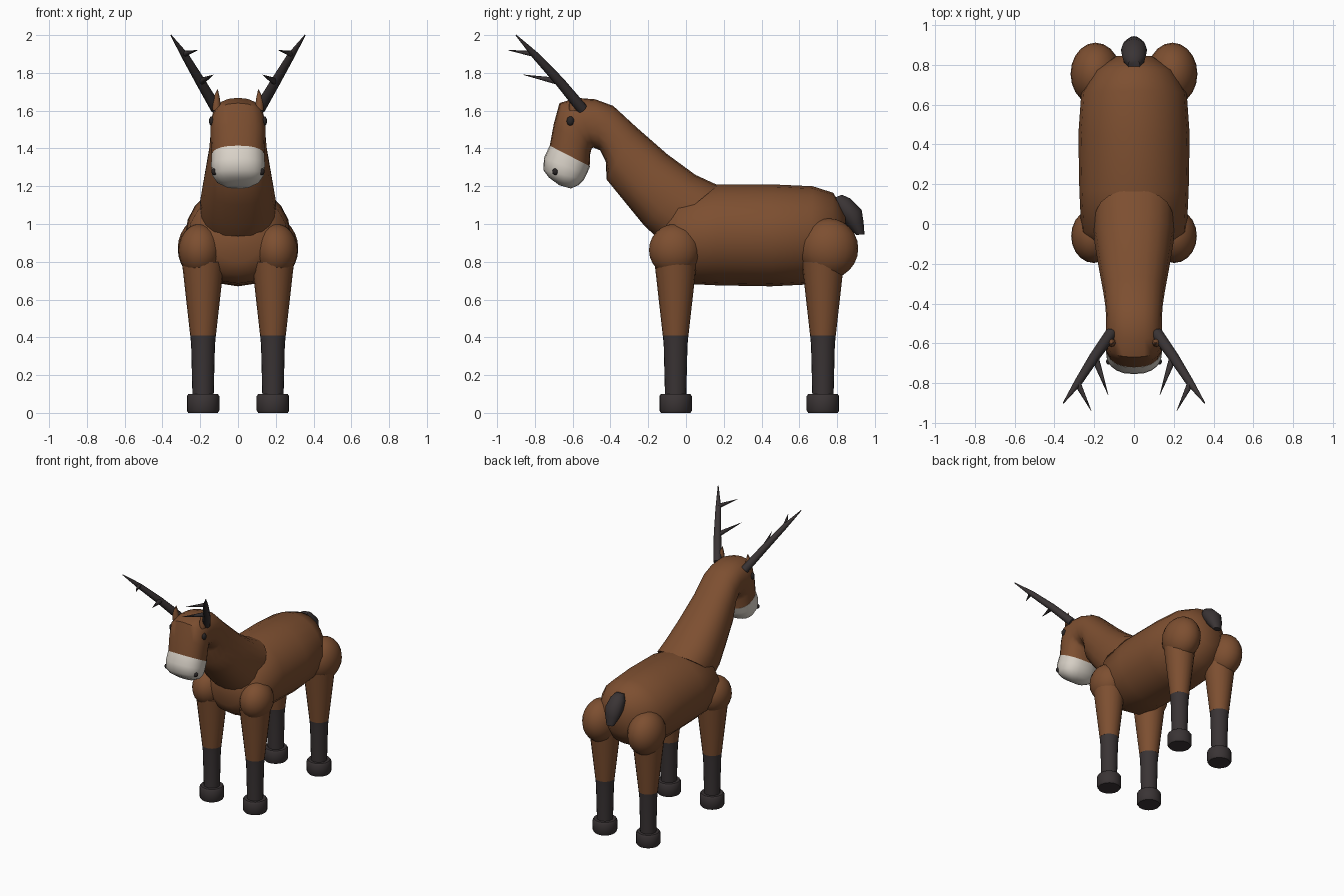
import bpy, bmesh, math
from mathutils import Vector

if "Cube" in bpy.data.objects:
    bpy.data.objects.remove(bpy.data.objects["Cube"])


def material(name, rgb):
    m = bpy.data.materials.new(name)
    m.diffuse_color = (*rgb, 1)
    m.use_nodes = True
    m.node_tree.nodes["Principled BSDF"].inputs["Base Color"].default_value = m.diffuse_color
    return m


BROWN = material("brown_fur", (0.205, 0.078, 0.030))
DARK = material("dark_horn", (0.042, 0.034, 0.035))
CREAM = material("pale_muzzle", (0.70, 0.65, 0.58))
BLACK = material("black_eye", (0.022, 0.018, 0.018))


def finish(bm, name, mat, angle=50):
    bmesh.ops.recalc_face_normals(bm, faces=bm.faces)
    me = bpy.data.meshes.new(name)
    bm.to_mesh(me)
    bm.free()
    me.materials.append(mat)
    ob = bpy.data.objects.new(name, me)
    bpy.context.collection.objects.link(ob)
    bpy.ops.object.select_all(action='DESELECT')
    ob.select_set(True)
    bpy.context.view_layer.objects.active = ob
    bpy.ops.object.shade_smooth_by_angle(angle=math.radians(angle))
    return ob


def skin(bm, rings):
    loops = [[bm.verts.new(p) for p in r] for r in rings]
    n = len(loops[0])
    for a, b in zip(loops, loops[1:]):
        for i in range(n):
            bm.faces.new((a[i], a[(i + 1) % n], b[(i + 1) % n], b[i]))
    bm.faces.new(loops[0])
    bm.faces.new(loops[-1])


def loft(name, mat, sections, n=20, power=1.0, angle=50):
    """Rings in the symmetry plane: (y1, z1, y2, z2, half width)."""
    rings = []
    for y1, z1, y2, z2, w in sections:
        ring = []
        for i in range(n):
            a = 2 * math.pi * i / n
            c, s = math.cos(a), math.sin(a)
            c = math.copysign(abs(c) ** power, c)
            s = math.copysign(abs(s) ** power, s)
            ring.append(((w * s), (y1 + y2) / 2 + c * (y1 - y2) / 2,
                         (z1 + z2) / 2 + c * (z1 - z2) / 2))
        rings.append(ring)
    bm = bmesh.new()
    skin(bm, rings)
    return finish(bm, name, mat, angle)


def tube(name, mat, points, radii, n=10):
    """Tapered tube along a path."""
    pts = [Vector(p) for p in points]
    q = (pts[-1] - pts[0]).to_track_quat('Z', 'Y')
    rings = []
    for p, r in zip(pts, radii):
        rings.append([p + q @ Vector((r * math.cos(2 * math.pi * i / n),
                                      r * math.sin(2 * math.pi * i / n), 0)) for i in range(n)])
    bm = bmesh.new()
    skin(bm, rings)
    return finish(bm, name, mat)


def ball(name, mat, loc, radii, u=20, v=12):
    bm = bmesh.new()
    bmesh.ops.create_uvsphere(bm, u_segments=u, v_segments=v, radius=1)
    for p in bm.verts:
        p.co = Vector([p.co[i] * radii[i] + loc[i] for i in range(3)])
    return finish(bm, name, mat)


# barrel-shaped body, front to back
loft("body", BROWN, [
    (-0.15, 1.00, -0.15, 0.80, 0.12),
    (-0.11, 1.06, -0.11, 0.73, 0.20),
    (-0.04, 1.17, -0.04, 0.685, 0.265),
    (0.17, 1.21, 0.17, 0.675, 0.275),
    (0.45, 1.21, 0.45, 0.67, 0.28),
    (0.67, 1.20, 0.65, 0.68, 0.265),
    (0.78, 1.165, 0.76, 0.74, 0.20),
    (0.845, 1.05, 0.845, 0.85, 0.09)])

# neck and head, bending over at the poll
loft("neck_and_head", BROWN, [
    (0.17, 1.205, -0.16, 0.935, 0.20),
    (0.05, 1.26, -0.22, 0.99, 0.20),
    (-0.10, 1.37, -0.31, 1.10, 0.18),
    (-0.26, 1.51, -0.42, 1.235, 0.155),
    (-0.385, 1.625, -0.425, 1.33, 0.145),
    (-0.48, 1.66, -0.455, 1.39, 0.14),
    (-0.58, 1.668, -0.49, 1.405, 0.14),
    (-0.67, 1.64, -0.50, 1.40, 0.145),
    (-0.70, 1.53, -0.507, 1.37, 0.145),
    (-0.722, 1.41, -0.51, 1.305, 0.14)], power=0.85)

# muzzle
loft("muzzle", CREAM, [
    (-0.722, 1.415, -0.508, 1.305, 0.141),
    (-0.752, 1.35, -0.525, 1.265, 0.142),
    (-0.755, 1.285, -0.54, 1.235, 0.138),
    (-0.725, 1.245, -0.57, 1.205, 0.115),
    (-0.67, 1.205, -0.61, 1.188, 0.06)], power=0.85)

# tail
loft("tail", DARK, [
    (0.825, 1.155, 0.775, 1.135, 0.03),
    (0.87, 1.135, 0.785, 1.085, 0.055),
    (0.93, 1.075, 0.82, 1.03, 0.066),
    (0.94, 1.01, 0.855, 0.99, 0.055),
    (0.945, 0.945, 0.90, 0.942, 0.03)], n=12)

for s, side in ((-1, "left"), (1, "right")):
    # joints and legs
    for end, y, jloc, jrad in (
            ("front", -0.055, (0.203, -0.06, 0.862), (0.113, 0.136, 0.138)),
            ("rear", 0.725, (0.193, 0.755, 0.870), (0.126, 0.157, 0.160))):
        tag = f"{end}_{side}"
        ball("joint_" + tag, BROWN, (s * jloc[0], jloc[1], jloc[2]), jrad)
        x = s * 0.185

        def part(label, mat, steps):
            tube(f"{label}_{tag}", mat, [(x, y, z) for z, r in steps],
                 [r for z, r in steps], 20)
        part("upper_leg", BROWN, [(0.41, 0.068), (0.80, 0.112)])
        part("lower_leg", DARK, [(0.08, 0.056), (0.36, 0.063), (0.413, 0.068)])
        part("hoof", DARK, [(0, 0.078), (0.012, 0.086), (0.088, 0.086), (0.1, 0.078)])

    # antler beam and its two tines
    tube("antler_beam_" + side, DARK,
         [(s * 0.115, -0.55, 1.61), (s * 0.20, -0.67, 1.755),
          (s * 0.28, -0.795, 1.89), (s * 0.355, -0.90, 2.0)],
         [0.03, 0.026, 0.020, 0.003])
    tube("antler_low_tine_" + side, DARK,
         [(s * 0.195, -0.675, 1.755), (s * 0.13, -0.86, 1.79)], [0.019, 0.001], 8)
    tube("antler_high_tine_" + side, DARK,
         [(s * 0.285, -0.80, 1.90), (s * 0.215, -0.94, 1.92)], [0.017, 0.001], 8)

    # ear, eye and nostril
    tube("ear_" + side, BROWN,
         [(s * 0.112, -0.595, 1.60), (s * 0.115, -0.598, 1.66), (s * 0.108, -0.60, 1.712)],
         [0.024, 0.02, 0.002], 8)
    ball("eye_" + side, BLACK, (s * 0.138, -0.612, 1.545), (0.016, 0.02, 0.025), 12, 8)
    ball("nostril_" + side, BLACK, (s * 0.125, -0.692, 1.277), (0.016, 0.016, 0.018), 12, 8)
